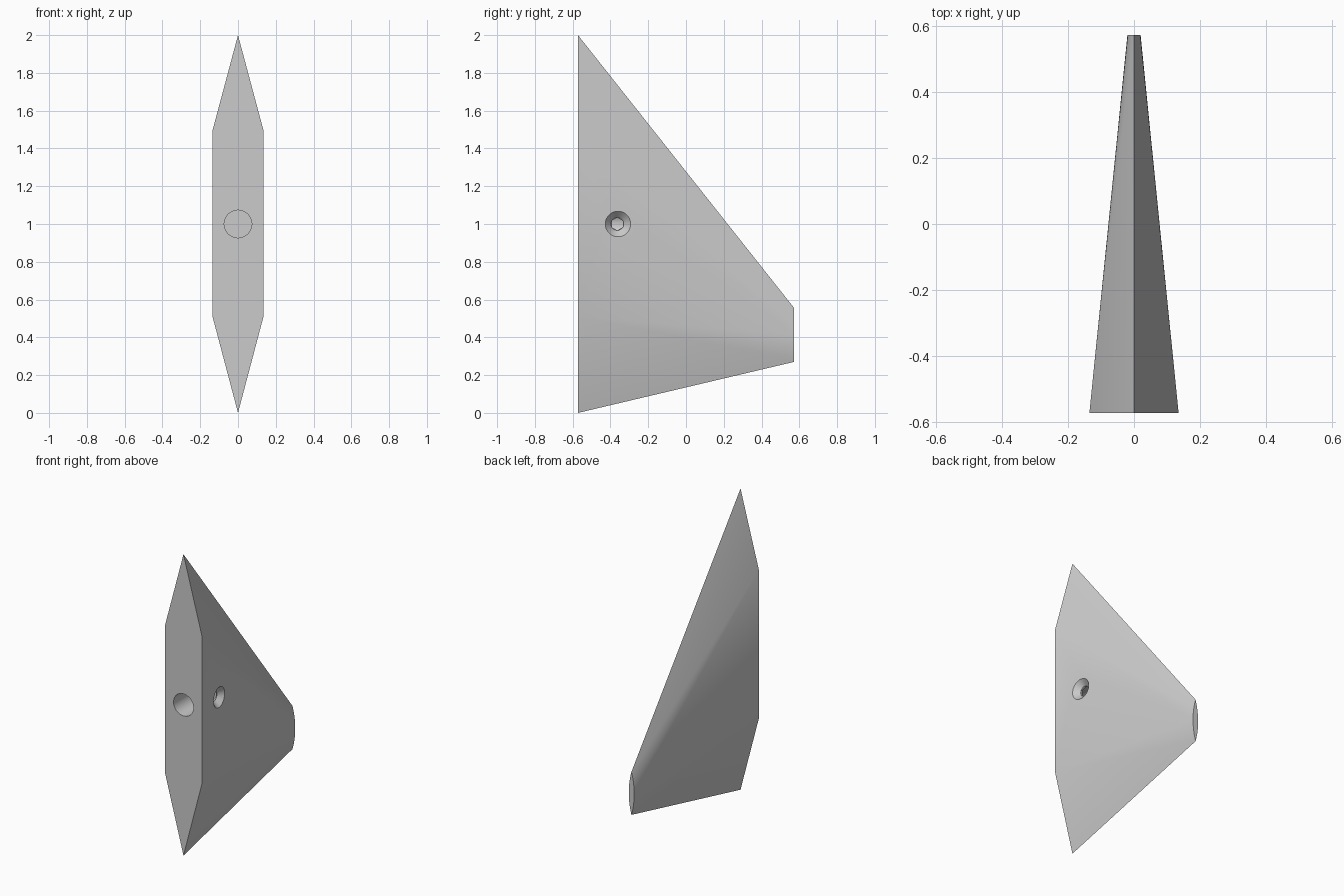
import bpy, bmesh, math
from mathutils import Matrix, Vector

if "Cube" in bpy.data.objects:
    bpy.data.objects.remove(bpy.data.objects["Cube"], do_unlink=True)

FRONT, BACK = -0.572, 0.572
SIDE_SLOPE = math.atan(0.1)

grey = bpy.data.materials.new("plain grey")
grey.use_nodes = True
colour = (0.6, 0.6, 0.6, 1)
grey.diffuse_color = colour
grey.node_tree.nodes["Principled BSDF"].inputs["Base Color"].default_value = colour


def make_object(name, bm):
    mesh = bpy.data.meshes.new(name)
    bm.to_mesh(mesh)
    bm.free()
    mesh.materials.append(grey)
    obj = bpy.data.objects.new(name, mesh)
    bpy.context.collection.objects.link(obj)
    return obj


def cutter(name, start, end, r1, r2, sides):
    """Cone or prism running from start to end."""
    start, end = Vector(start), Vector(end)
    axis = end - start
    place = Matrix.Translation((start + end) / 2) @ axis.to_track_quat("Z", "Y").to_matrix().to_4x4()
    bm = bmesh.new()
    bmesh.ops.create_cone(bm, cap_ends=True, segments=sides, radius1=r1, radius2=r2,
                          depth=axis.length, matrix=place)
    obj = make_object(name, bm)
    obj.hide_render = True
    return obj


# Fin body: six-sided front lofted to a small lens-shaped tip
bm = bmesh.new()
for x, z in [(0, 2), (0.135, 1.495), (0.135, 0.51), (0, 0)]:
    for side in ([1, -1] if x else [1]):
        bm.verts.new((side * x, FRONT, z))
steps = 14
for i in range(steps + 1):
    t = 2 * i / steps - 1
    x = 0.02 * (1 - t * t)
    for side in ([1, -1] if 0 < i < steps else [1]):
        bm.verts.new((side * x, BACK, 0.413 + 0.143 * t))
bmesh.ops.convex_hull(bm, input=bm.verts[:])
bmesh.ops.dissolve_limit(bm, angle_limit=0.002, verts=bm.verts[:], edges=bm.edges[:])
bmesh.ops.recalc_face_normals(bm, faces=bm.faces[:])
fin = make_object("fin_body", bm)

# Front bore, and a countersunk hexagonal screw hole square to the left face
face_point = Vector((0.114, -0.36, 1.0))
inward = Vector((-math.cos(SIDE_SLOPE), -math.sin(SIDE_SLOPE), 0))
cutters = [
    cutter("front_bore_cutter", (0, FRONT - 0.1, 1), (0, -0.27, 1), 0.073, 0.073, 64),
    cutter("countersink_cutter", face_point - inward * 0.02, face_point + inward * 0.035,
           0.087, 0.034, 64),
    cutter("screw_hole_cutter", face_point, face_point + inward * 0.1, 0.034, 0.034, 6),
]
bpy.context.view_layer.objects.active = fin
fin.select_set(True)
for c in cutters:
    mod = fin.modifiers.new(c.name, "BOOLEAN")
    mod.operation = "DIFFERENCE"
    mod.solver = "EXACT"
    mod.object = c
    bpy.ops.object.modifier_apply(modifier=mod.name)
for c in cutters:
    bpy.data.objects.remove(c, do_unlink=True)

bpy.ops.object.shade_smooth_by_angle(angle=math.radians(8))
